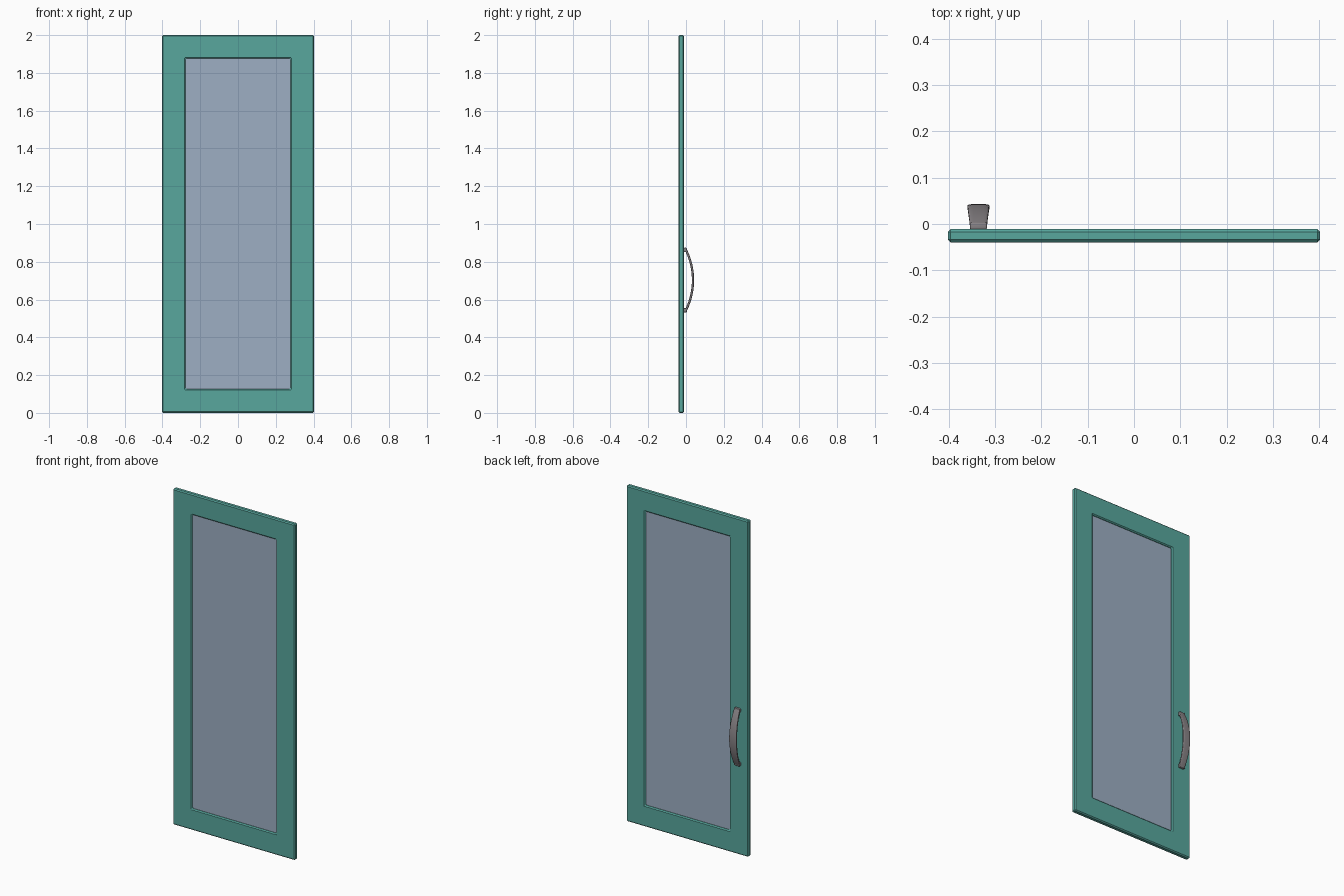
import bpy, bmesh, math
from mathutils import Matrix, Vector

if "Cube" in bpy.data.objects:
    bpy.data.objects.remove(bpy.data.objects["Cube"])


def material(name, rgb):
    m = bpy.data.materials.new(name)
    lin = [(c / 255 / 12.92) if c < 10 else ((c / 255 + 0.055) / 1.055) ** 2.4 for c in rgb]
    m.diffuse_color = (*lin, 1)
    m.use_nodes = True
    m.node_tree.nodes["Principled BSDF"].inputs["Base Color"].default_value = m.diffuse_color
    return m


def make(name, bm, mat):
    bmesh.ops.recalc_face_normals(bm, faces=bm.faces)
    me = bpy.data.meshes.new(name)
    bm.to_mesh(me)
    bm.free()
    ob = bpy.data.objects.new(name, me)
    bpy.context.collection.objects.link(ob)
    me.materials.append(mat)
    return ob


def box(bm, centre, size):
    mat = Matrix.Translation(centre) @ Matrix.Diagonal((*size, 1))
    return bmesh.ops.create_cube(bm, size=1, matrix=mat)["verts"]


teal = material("teal paint", (88, 167, 158))
glass = material("blue grey glass", (158, 175, 195))
metal = material("grey metal", (136, 131, 134))

# door frame: rectangular ring with chamfered edges
bm = bmesh.new()


def rect(w, z0, z1, y):
    return [bm.verts.new((x, y, z)) for x, z in ((-w, z0), (w, z0), (w, z1), (-w, z1))]


FRONT, BACK = -0.04, -0.011
fo, fi = rect(0.402, 0, 2, FRONT), rect(0.277, 0.127, 1.876, FRONT)
bo, bi = rect(0.402, 0, 2, BACK), rect(0.277, 0.127, 1.876, BACK)
for a, b in ((fo, fi), (fi, bi), (bi, bo), (bo, fo)):
    for i in range(4):
        j = (i + 1) % 4
        bm.faces.new((a[i], a[j], b[j], b[i]))
frame = make("door_frame", bm, teal)
bev = frame.modifiers.new("chamfer", "BEVEL")
bev.width = 0.006
bev.segments = 1
bev.limit_method = "ANGLE"

# glass pane
bm = bmesh.new()
box(bm, (0, -0.0255, 1.0015), (0.57, 0.01, 1.765))
make("glass_pane", bm, glass)

# pull handle: bowed strip, wider in the middle, on two small feet
bm = bmesh.new()
HX, HZ, HALF, SAG, THICK = -0.336, 0.703, 0.165, 0.04, 0.012
R = (HALF ** 2 + SAG ** 2) / (2 * SAG)
A = math.asin(HALF / R)
N, S = 20, 16
rings = []
for k in range(N + 1):
    t = A * (2 * k / N - 1)
    n = Vector((0, math.cos(t), math.sin(t)))
    c = Vector((HX, 0.037 - R, HZ)) + n * R
    hw = 0.0185 + 0.0055 * math.cos(t / A * math.pi / 2)
    ring = []
    for s in range(S):
        u = 2 * math.pi * (s + 0.5) / S
        cu, su = math.cos(u), math.sin(u)
        px = math.copysign(abs(cu) ** 0.4, cu) * hw
        pn = math.copysign(abs(su) ** 0.5, su) * THICK / 2
        ring.append(bm.verts.new(c + Vector((px, 0, 0)) + n * pn))
    rings.append(ring)
for a, b in zip(rings, rings[1:]):
    for s in range(S):
        bm.faces.new((a[s], a[(s + 1) % S], b[(s + 1) % S], b[s]))
bm.faces.new(rings[0])
bm.faces.new(rings[-1])
for side in (-1, 1):
    vs = box(bm, (HX, -0.004, HZ + side * 0.16), (0.037, 0.016, 0.023))
    edges = list({e for v in vs for e in v.link_edges})
    bmesh.ops.bevel(bm, geom=edges, offset=0.004, segments=3, profile=0.5, affect="EDGES")
handle = make("pull_handle", bm, metal)
bpy.context.view_layer.objects.active = handle
handle.select_set(True)
bpy.ops.object.shade_smooth_by_angle(angle=math.radians(40))
